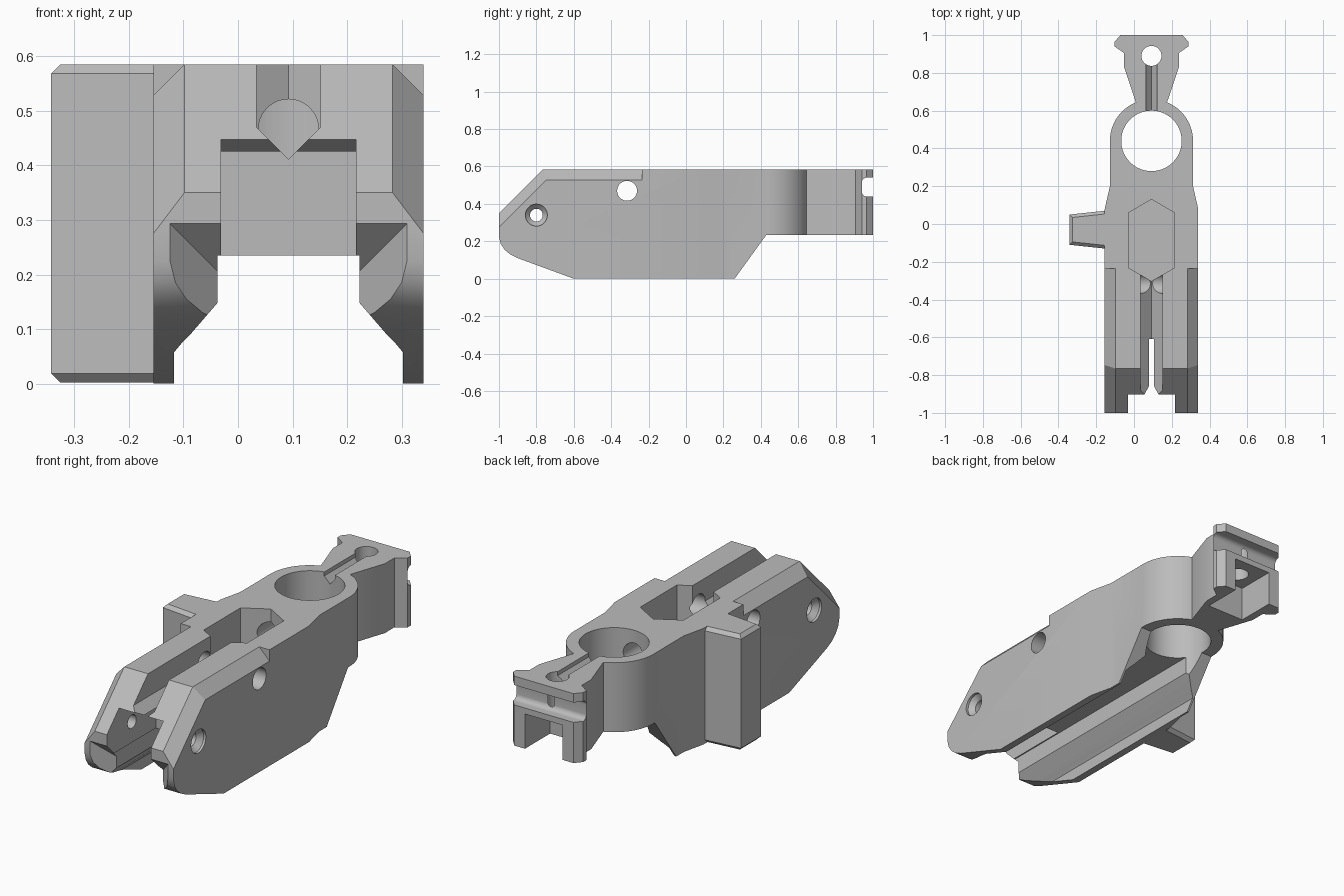
import bpy, bmesh, math
from mathutils import Vector

old = bpy.data.objects.get("Cube")
if old:
    bpy.data.objects.remove(old, do_unlink=True)

CX = 0.0925   # centre plane of the main body

grey = bpy.data.materials.new("plain_grey")
grey.use_nodes = True
COLOUR = (0.5, 0.5, 0.5, 1)
grey.diffuse_color = COLOUR
grey.node_tree.nodes["Principled BSDF"].inputs["Base Color"].default_value = COLOUR


def finish(name, bm):
    bmesh.ops.recalc_face_normals(bm, faces=bm.faces)
    mesh = bpy.data.meshes.new(name)
    bm.to_mesh(mesh)
    bm.free()
    mesh.materials.append(grey)
    obj = bpy.data.objects.new(name, mesh)
    bpy.context.collection.objects.link(obj)
    return obj


def prism(name, pts, axis, a, b, shift=(0, 0, 0)):
    """Extrude a 2D outline along an axis from a to b; shift slants the far end."""
    def place(p, t):
        u, v = p
        return {"X": (t + CX, u, v), "Y": (u + CX, t, v), "Z": (u + CX, v, t)}[axis]
    bm = bmesh.new()
    near = [bm.verts.new(place(p, a)) for p in pts]
    far = [bm.verts.new(Vector(place(p, b)) + Vector(shift)) for p in pts]
    bm.faces.new(near)
    bm.faces.new(far[::-1])
    for i in range(len(pts)):
        j = (i + 1) % len(pts)
        bm.faces.new((near[i], near[j], far[j], far[i]))
    return finish(name, bm)


def hull(name, pts):
    bm = bmesh.new()
    for x, y, z in pts:
        bm.verts.new((x + CX, y, z))
    bmesh.ops.convex_hull(bm, input=bm.verts)
    return finish(name, bm)


def arc(u, v, r, start=0, end=360, n=64):
    count = n if end - start == 360 else n + 1
    angles = [math.radians(start + (end - start) * i / n) for i in range(count)]
    return [(u + r * math.cos(t), v + r * math.sin(t)) for t in angles]


def mirrored(half):
    """Complete a right-hand outline with its mirror image."""
    return half + [(-u, v) for u, v in reversed(half) if abs(u) > 1e-5]


def combine(obj, tool, operation="DIFFERENCE"):
    mod = obj.modifiers.new(operation, "BOOLEAN")
    mod.operation, mod.solver, mod.object = operation, "EXACT", tool
    bpy.context.view_layer.objects.active = obj
    bpy.ops.object.modifier_apply(modifier=mod.name)
    bpy.data.objects.remove(tool, do_unlink=True)


# Main body: side silhouette crossed with plan silhouette
side = [(-1, 0.35), (-0.765, 0.585), (1.2, 0.585), (1.2, 0.235), (0.43, 0.235), (0.26, 0),
        (-0.6, 0), (-0.9, 0.11), (-0.94, 0.13), (-0.97, 0.155), (-0.99, 0.185), (-1, 0.225)]
body = prism("body", side, "X", -0.4, 0.4)
plan = [(0.2475, -1.2), (0.2475, 0.08), (0.22, 0.2)]
plan += arc(0, 0.44, 0.22, 0, 68, 24)
plan += [(0.145, 0.83), (0.145, 0.905), (0.195, 0.94), (0.195, 0.965), (0.165, 1)]
combine(body, prism("plan", mirrored(plan), "Z", -0.2, 0.8), "INTERSECT")

# Chamfers along the upper front edges
for s in (1, -1):
    top = [(s * 0.1905, 0.585), (s * 0.2475, 0.528), (s * 0.3, 0.4755), (s * 0.3, 0.7), (s * 0.1905, 0.7)]
    combine(body, prism("top_chamfer", top, "Y", -1.2, -0.235))
    slope = [(s * 0.1905, 0.15), (s * 0.2475, 0.075), (s * 0.3, 0.006), (s * 0.3, 0.4), (s * 0.1905, 0.4)]
    combine(body, prism("slope_chamfer", slope, "Y", -1.2, -0.6, (0, 0, 0.6)))

# Stepped underside channel and its flared mouth
channel = [(0.21, -0.1), (0.21, 0.057), (0.195, 0.075), (0.18, 0.09), (0.13, 0.148), (0.13, 0.235)]
combine(body, prism("channel", mirrored(channel), "Y", -1.2, 0.5))
combine(body, hull("mouth", [(s * w, y, z) for s in (1, -1)
                             for w, y, top in ((0.267, -1.05, 0.343), (0.13, -0.913, 0.206))
                             for z in (-0.1, top)]))

# Front slot with a lifted lip
slot = [(-1.2, 0.2), (-0.61, 0.2), (-0.61, 0.425), (-0.86, 0.425), (-0.9, 0.447), (-1.2, 0.447)]
combine(body, prism("front_slot", slot, "X", -0.1235, 0.1235))

# Upper groove with V floor, hexagonal pocket and teardrop passage into the bore
groove = mirrored([(0, 0.411), (0.0585, 0.4695), (0.0585, 0.8)])
combine(body, prism("upper_groove", groove, "Y", -1.2, -0.2))
hexagon = mirrored([(0, -0.302), (0.121, -0.232), (0.121, 0.06), (0, 0.13)])
combine(body, prism("hex_pocket", hexagon, "Z", 0.36, 0.8))
teardrop = arc(0, 0.466, 0.055, -45, 225, 40) + [(0, 0.411)]
combine(body, prism("passage", teardrop, "Y", 0, 0.4))
combine(body, prism("bore", arc(0, 0.44, 0.16, n=96), "Z", -0.2, 0.8))

# Cross holes, the front one countersunk on both sides
combine(body, prism("cross_hole", arc(-0.315, 0.47, 0.053), "X", -0.4, 0.4))
combine(body, prism("pivot_hole", arc(-0.8, 0.34, 0.034), "X", -0.4, 0.4))
for s in (1, -1):
    rings = ((0.0585, 0.26), (0.0585, 0.235), (0.034, 0.21))
    combine(body, hull("countersink", [(s * x, y, z) for r, x in rings
                                       for y, z in arc(-0.8, 0.34, r, n=48)]))

# Tail: V groove, vertical hole, rear cross groove and rear recess
combine(body, prism("tail_groove", mirrored([(0, 0.53), (0.03, 0.565), (0.03, 0.8)]), "Y", 0.5, 0.88))
combine(body, prism("tail_hole", arc(0, 0.89, 0.053), "Z", 0.1, 0.8))
rear = arc(0.975, 0.49, 0.035, 90, 270, 16)
rear = [(1.2, 0.54), (0.965, 0.54)] + arc(0.965, 0.515, 0.025, 90, 180, 8) \
    + arc(0.965, 0.465, 0.025, 180, 270, 8) + [(1.2, 0.44)]
combine(body, prism("rear_groove", rear, "X", -0.4, 0.4))
recess = [(-0.105, 0.8), (0.105, 0.8), (0.105, 1.2), (-0.105, 1.2)]
combine(body, prism("rear_recess", recess, "Z", 0.1, 0.41))

# Tapered side lug with bevelled outer edges
inner = -0.155 - CX
lug_plan = [(inner + 0.01, -0.131), (inner + 0.01, 0.071), (-0.342 - CX, 0.05), (-0.342 - CX, -0.11)]
lug = prism("side_lug", lug_plan, "Z", 0.002, 0.585)
bm = bmesh.new()
bm.from_mesh(lug.data)
edges = [e for e in bm.edges if min(v.co.x for v in e.verts) < -0.3
         and abs(e.verts[0].co.z - e.verts[1].co.z) < 0.1]
bmesh.ops.bevel(bm, geom=edges, offset=0.017, segments=1, affect="EDGES")
bm.to_mesh(lug.data)
bm.free()

# Smooth the round walls, keep the machined edges crisp
for obj in (body, lug):
    bpy.ops.object.select_all(action="DESELECT")
    obj.select_set(True)
    bpy.context.view_layer.objects.active = obj
    bpy.ops.object.shade_smooth_by_angle(angle=math.radians(25))
